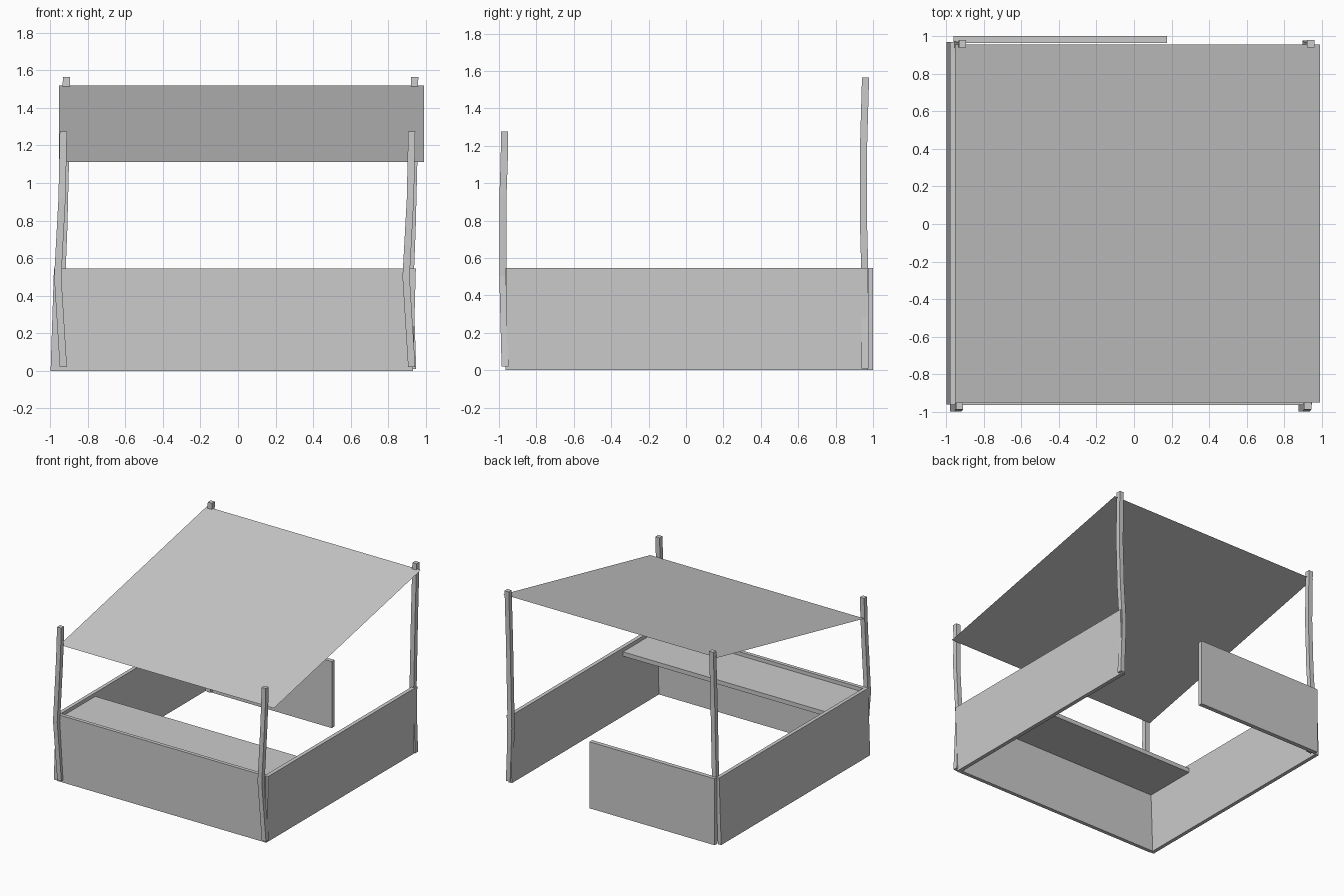
import bpy
import bmesh

if "Cube" in bpy.data.objects:
    bpy.data.objects.remove(bpy.data.objects["Cube"])


def make_object(name, verts, faces):
    mesh = bpy.data.meshes.new(name)
    mesh.from_pydata(verts, [], faces)
    bm = bmesh.new()
    bm.from_mesh(mesh)
    bmesh.ops.recalc_face_normals(bm, faces=bm.faces)
    bm.to_mesh(mesh)
    bm.free()
    obj = bpy.data.objects.new(name, mesh)
    bpy.context.collection.objects.link(obj)
    return obj


def loft(name, rings):
    """Closed column through rectangles given as (x0, x1, y0, y1, z)."""
    verts, faces = [], [(3, 2, 1, 0)]
    for x0, x1, y0, y1, z in rings:
        verts += [(x0, y0, z), (x1, y0, z), (x1, y1, z), (x0, y1, z)]
    for r in range(len(rings) - 1):
        for i in range(4):
            a, b = r * 4 + i, r * 4 + (i + 1) % 4
            faces.append((a, b, b + 4, a + 4))
    n = len(verts)
    faces.append((n - 4, n - 3, n - 2, n - 1))
    return make_object(name, verts, faces)


def board(name, x0, x1, y0, y1, z0, z1, lean=0.0):
    return loft(name, [(x0, x1, y0, y1, z0),
                       (x0 + lean, x1 + lean, y0, y1, z1)])


def post(name, path, half=0.019):
    return loft(name, [(x - half, x + half, y - half, y + half, z)
                       for x, y, z in path])


# Low walls, the side ones leaning slightly
H = 0.545
board("left_wall", -0.998, -0.968, -0.96, 0.97, 0, H, 0.018)
board("right_wall", 0.90, 0.932, -0.96, 0.97, 0, H, 0.015)
board("front_wall", -0.97, 0.925, -0.965, -0.935, 0, H)
board("back_wall", -0.96, 0.175, 0.965, 1.0, 0, H)

# Counter behind the front wall
board("counter", -0.96, 0.92, -0.94, -0.49, 0.48, 0.515)

# Crooked posts: same bend on both sides
front_path = [(-0.93, -0.967, 0.02), (-0.96, -0.979, 0.5),
              (-0.937, -0.979, 0.92), (-0.933, -0.972, 1.12),
              (-0.93, -0.97, 1.275)]
back_path = [(-0.925, 0.958, 0.01), (-0.94, 0.958, 0.45),
             (-0.928, 0.95, 0.75), (-0.918, 0.948, 1.15),
             (-0.914, 0.96, 1.565)]
for side, dx in (("left", 0.0), ("right", 1.855)):
    post("front_post_" + side, [(x + dx, y, z) for x, y, z in front_path])
    post("back_post_" + side, [(x + dx, y, z) for x, y, z in back_path])

# Sloping cloth roof, a single sheet
make_object("roof_cloth",
            [(-0.953, -0.95, 1.112), (0.99, -0.95, 1.112),
             (0.99, 0.955, 1.518), (-0.953, 0.955, 1.518)],
            [(0, 1, 2, 3)])
